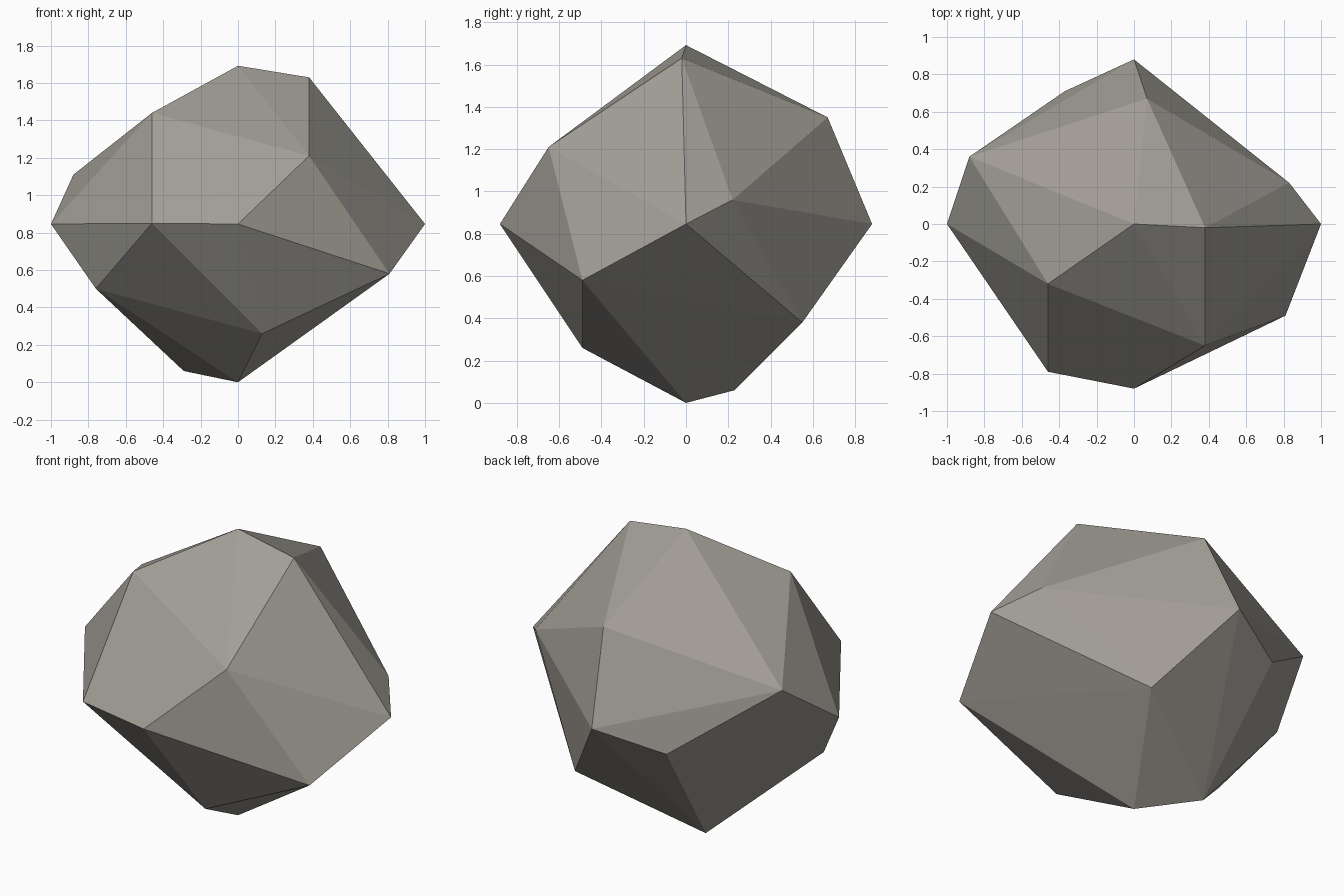
import bpy
import bmesh
from mathutils import Vector

default_cube = bpy.data.objects.get("Cube")
if default_cube:
    bpy.data.objects.remove(default_cube, do_unlink=True)

# Overall half-sizes of the boulder
HALF_X, HALF_Y, HALF_Z = 1.0, 0.88, 0.846
center = Vector((0, 0, HALF_Z))


def make_material(name, color):
    material = bpy.data.materials.new(name)
    material.use_nodes = True
    material.diffuse_color = (*color, 1)
    shader = material.node_tree.nodes["Principled BSDF"]
    shader.inputs["Base Color"].default_value = (*color, 1)
    shader.inputs["Roughness"].default_value = 0.9
    return material


# Extreme corners on each axis
corners = []
for axis, half_size in enumerate((HALF_X, HALF_Y, HALF_Z)):
    for side in (-1, 1):
        corner = center.copy()
        corner[axis] += side * half_size
        corners.append(corner)

# Chipped corners of the upper half
upper_corners = [
    (.38, -.02, 1.63), (.38, -.65, 1.21), (-.46, -.32, 1.44),
    (.07, .67, 1.35), (-.88, .36, 1.11), (.83, .22, .96),
]

# Chipped corners of the waist and underside
lower_corners = [
    (-.46, -.79, .85), (.81, -.49, .58), (-.37, .71, .73),
    (-.76, -.2, .5), (.34, .55, .38), (.13, -.49, .26), (-.29, .23, .06),
]

# Wrap the corners in flat facets
bm = bmesh.new()
for point in corners + upper_corners + lower_corners:
    bm.verts.new(point)
hull = bmesh.ops.convex_hull(bm, input=bm.verts[:], use_existing_faces=False)
loose = [v for v in bm.verts if not v.link_faces]
bmesh.ops.delete(bm, geom=loose, context="VERTS")
bmesh.ops.recalc_face_normals(bm, faces=bm.faces[:])
for face in bm.faces:
    face.smooth = False

mesh = bpy.data.meshes.new("boulder")
bm.to_mesh(mesh)
bm.free()
mesh.materials.append(make_material("warm grey stone", (.36, .34, .305)))
boulder = bpy.data.objects.new("boulder", mesh)
bpy.context.collection.objects.link(boulder)
